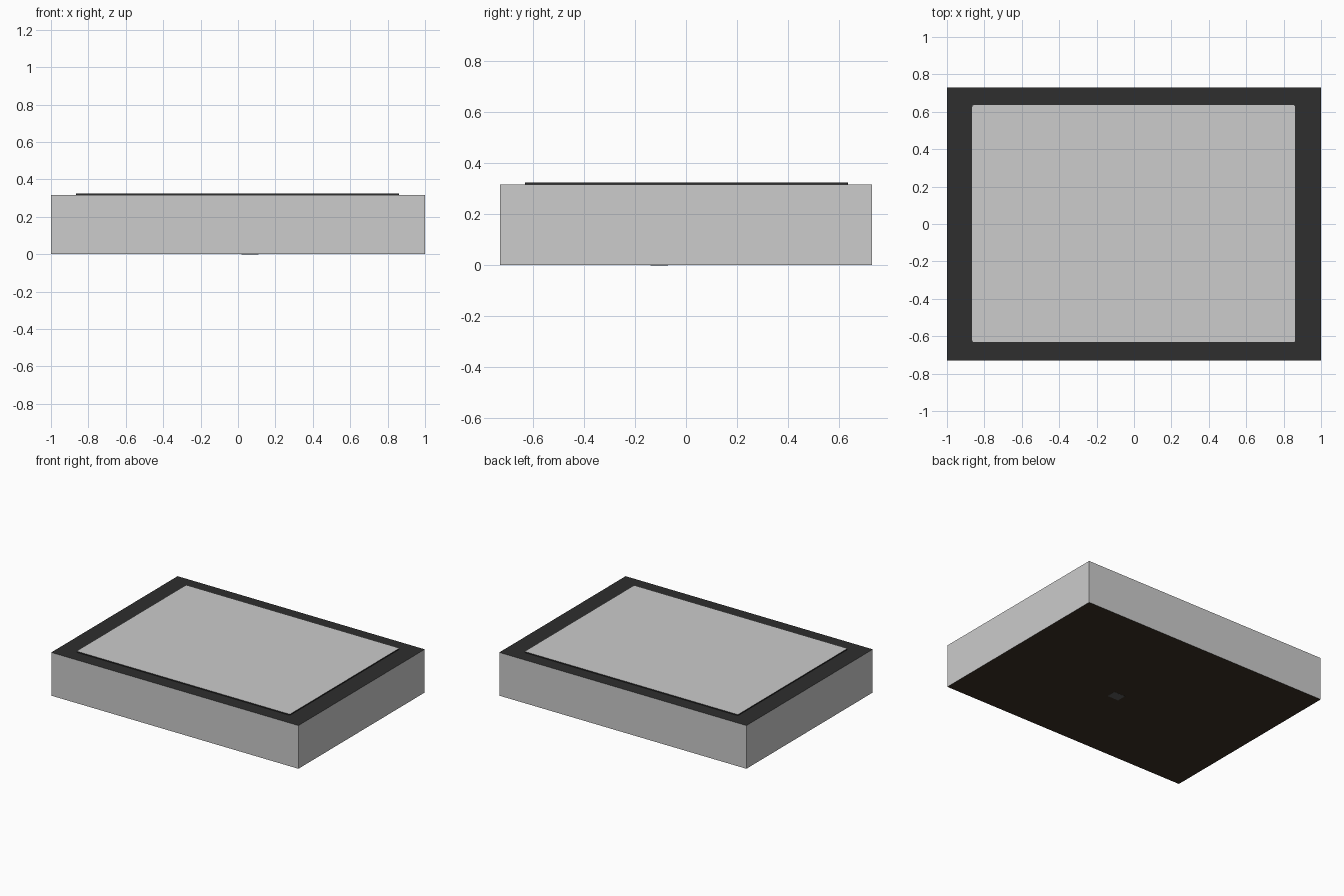
import bpy, bmesh

if "Cube" in bpy.data.objects:
    bpy.data.objects.remove(bpy.data.objects["Cube"])

def mat(name, srgb):
    m = bpy.data.materials.new(name)
    lin = [((c / 255 + 0.055) / 1.055) ** 2.4 for c in srgb]
    m.diffuse_color = (*lin, 1)
    m.use_nodes = True
    m.node_tree.nodes["Principled BSDF"].inputs["Base Color"].default_value = m.diffuse_color
    return m

grey = mat("light grey", (204, 204, 204))
black = mat("charcoal", (46, 46, 46))
brown = mat("dark brown", (58, 48, 38))
patch = mat("mid grey", (92, 92, 92))

def box(name, x, y, z, mats, pick, corner=0.0):
    """Box from (min, max) ranges; pick(normal) gives the material index."""
    bm = bmesh.new()
    bmesh.ops.create_cube(bm, size=1)
    for v in bm.verts:
        v.co = [r[0] if c < 0 else r[1] for c, r in zip(v.co, (x, y, z))]
    if corner:
        edges = [e for e in bm.edges if abs(e.verts[0].co.z - e.verts[1].co.z) > 1e-4]
        bmesh.ops.bevel(bm, geom=edges, offset=corner, segments=3, profile=0.5, affect='EDGES')
    bm.normal_update()
    for f in bm.faces:
        f.material_index = pick(f.normal)
    me = bpy.data.meshes.new(name)
    bm.to_mesh(me)
    bm.free()
    for m in mats:
        me.materials.append(m)
    ob = bpy.data.objects.new(name, me)
    bpy.context.collection.objects.link(ob)
    return ob

# Main case: grey walls, charcoal top, brown underside
box("case", (-1, 1), (-0.73, 0.73), (0.0, 0.316), (grey, black, brown),
    lambda n: 1 if n.z > 0.5 else 2 if n.z < -0.5 else 0)

# Raised top panel with dark rim and light face
box("top_panel", (-0.865, 0.862), (-0.632, 0.636), (0.316, 0.324), (black, grey),
    lambda n: 1 if n.z > 0.5 else 0, corner=0.01)

# Small plate under the base
box("base_plate", (0.02, 0.11), (-0.14, -0.07), (-0.001, 0.003), (patch,), lambda n: 0)
